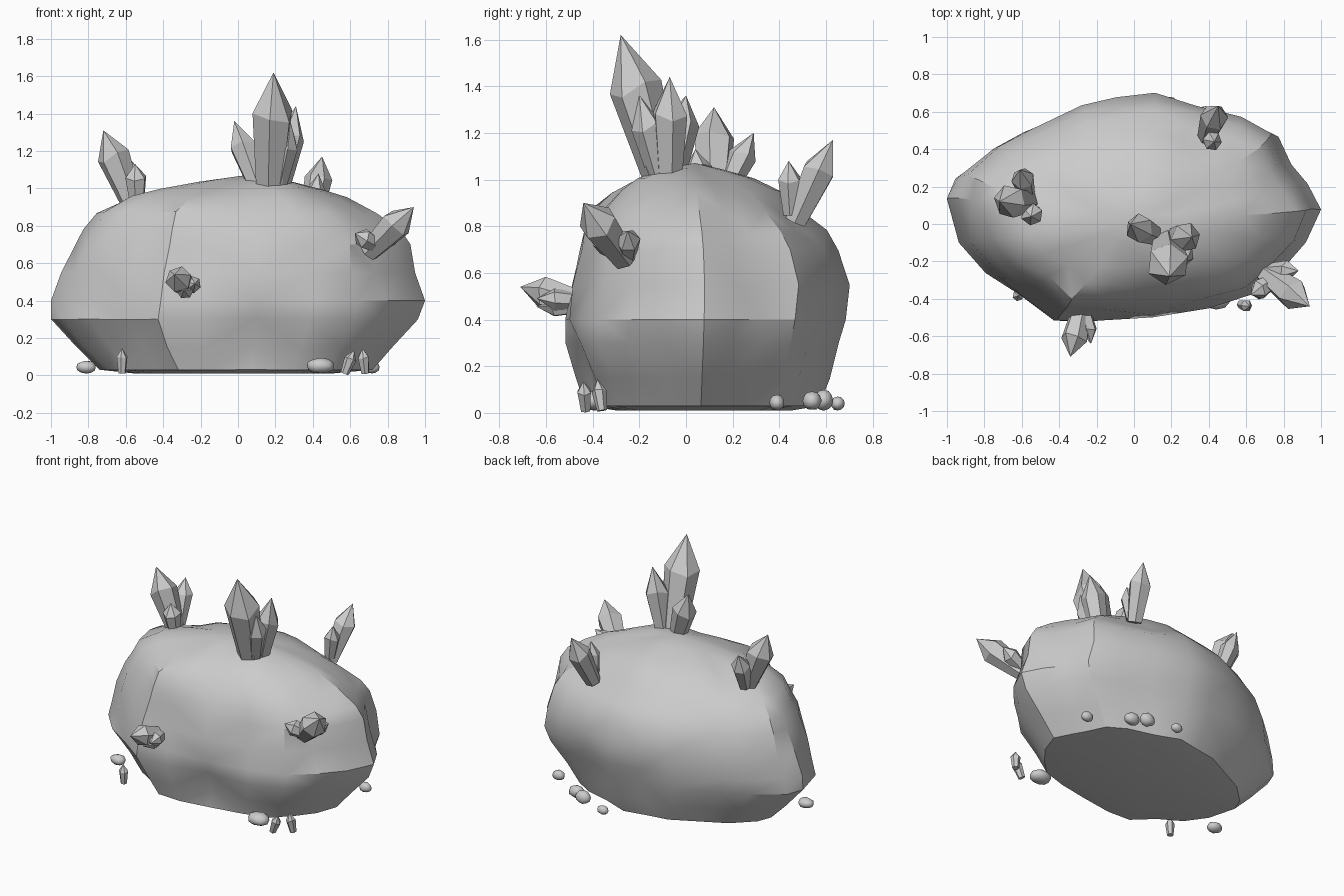
import bpy, bmesh, math
from mathutils import Vector, noise

if "Cube" in bpy.data.objects:
    bpy.data.objects.remove(bpy.data.objects["Cube"])


def finish(bm, name, smooth_angle=None):
    bmesh.ops.recalc_face_normals(bm, faces=bm.faces)
    me = bpy.data.meshes.new(name)
    bm.to_mesh(me)
    bm.free()
    ob = bpy.data.objects.new(name, me)
    bpy.context.collection.objects.link(ob)
    if smooth_angle:
        bpy.ops.object.select_all(action='DESELECT')
        ob.select_set(True)
        bpy.context.view_layer.objects.active = ob
        bpy.ops.object.shade_smooth_by_angle(angle=math.radians(smooth_angle))
    return ob


# Boulder: plan outline lofted through levels (z, left, right, front, back)
OUTLINE = [(-1, .14), (-.95, .26), (-.77, .42), (-.6, .5), (-.3, .64), (-.1, .67), (.12, .71),
           (.35, .63), (.6, .57), (.77, .48), (.85, .33), (.92, .22), (1, .08), (.93, -.1),
           (.8, -.25), (.65, -.38), (.4, -.45), (.1, -.5), (-.2, -.54), (-.43, -.53),
           (-.6, -.38), (-.8, -.27), (-.93, -.1)]
LEVELS = [(.01, .55, .5, .3, .45), (.03, .74, .72, .44, .57), (.15, .87, .83, .47, .61),
          (.3, 1, .95, .54, .66), (.4, .98, 1, .55, .69), (.55, .94, .95, .52, .71),
          (.7, .88, .92, .49, .66), (.78, .83, .87, .46, .6), (.87, .76, .74, .41, .5),
          (.95, .6, .58, .33, .41), (1.0, .45, .45, .25, .29), (1.04, .2, .25, .1, .18)]
# Dents around the crystals: centre, radius, depth
DENTS = [((-.28, -.52, .58), .2, .06), ((.75, -.32, .52), .15, .07), ((-.48, .17, .97), .15, .05),
         ((.42, .52, .84), .16, .05), ((.1, -.52, .25), .15, .04), ((-.8, -.28, .45), .14, .03)]

bm = bmesh.new()
rings = []
for z, l, r, f, b in LEVELS:
    rings.append([bm.verts.new((x * (r if x > 0 else l),
                                y * (b / .71 if y > 0 else f / .55), z)) for x, y in OUTLINE])
n = len(OUTLINE)
for lo, hi in zip(rings, rings[1:]):
    for i in range(n):
        j = (i + 1) % n
        bm.faces.new((lo[i], lo[j], hi[j], hi[i]))
for ring, tip in ((rings[0], (0, .05, .01)), (rings[-1], (.04, .04, 1.06))):
    c = bm.verts.new(tip)
    for i in range(n):
        bm.faces.new((ring[i], ring[(i + 1) % n], c))
core = Vector((0, .07, .45))
for v in bm.verts:
    p = v.co.copy()
    out = (p - core).normalized()
    push = .028 * noise.noise(p * 4.5) if p.z > .05 else 0
    for c, rad, depth in DENTS:
        push -= depth * math.exp(-((p - Vector(c)).length / rad) ** 2 * 1.5)
    v.co = p + out * push
    v.co.z = max(v.co.z, .01)
    v.co.x = max(-1, min(1, v.co.x))
bmesh.ops.triangulate(bm, faces=bm.faces)
finish(bm, "boulder", 30)


# Crystals: six-sided, flaring to a shoulder, then pointed
def crystal(name, base, tip, r, spin=0.0):
    base, tip = Vector(base), Vector(tip)
    axis = tip - base
    q = axis.to_track_quat('Z', 'Y')
    bm = bmesh.new()
    rows = []
    for t, s in ((0, .68), (.64, 1)):
        row = []
        for i in range(6):
            a = i * math.pi / 3 + spin
            tt = t + (.035 * math.sin(2 * a + spin) if t else 0)
            row.append(bm.verts.new(base + axis * tt + q @ Vector((math.cos(a) * r * s, math.sin(a) * r * s, 0))))
        rows.append(row)
    top = bm.verts.new(tip)
    bm.faces.new(rows[0])
    for i in range(6):
        j = (i + 1) % 6
        bm.faces.new((rows[0][i], rows[0][j], rows[1][j], rows[1][i]))
        bm.faces.new((rows[1][i], rows[1][j], top))
    finish(bm, name)


CLUSTERS = {
    "top_crystal": [((.17, -.1, .99), (.19, -.28, 1.62), .115),
                    ((.22, -.07, .99), (.31, -.07, 1.44), .08),
                    ((.21, -.11, 1.0), (.28, -.2, 1.36), .07),
                    ((.11, -.06, 1.0), (-.02, 0, 1.36), .078)],
    "left_crystal": [((-.57, .12, .93), (-.72, .12, 1.31), .09),
                     ((-.54, .07, .92), (-.55, .04, 1.13), .06),
                     ((-.57, .16, .93), (-.61, .29, 1.2), .062)],
    "back_crystal": [((.39, .47, .82), (.45, .63, 1.17), .075),
                     ((.4, .45, .85), (.43, .44, 1.08), .052)],
    "right_crystal": [((.7, -.26, .66), (.94, -.44, .9), .085),
                      ((.75, -.3, .69), (.625, -.38, .76), .055),
                      ((.7, -.25, .67), (.88, -.25, .78), .055)],
    "front_crystal": [((-.28, -.44, .47), (-.34, -.71, .54), .072),
                      ((-.27, -.44, .48), (-.23, -.64, .49), .048),
                      ((-.27, -.44, .46), (-.29, -.64, .455), .048)],
    "ground_crystal": [((-.62, -.38, .01), (-.62, -.385, .145), .03),
                       ((.57, -.43, .01), (.62, -.44, .135), .033),
                       ((.68, -.36, .01), (.665, -.38, .145), .032)],
}
for name, items in CLUSTERS.items():
    for k, (base, tip, r) in enumerate(items):
        crystal(f"{name}_{k + 1}", base, tip, r, .3 + k * .4)

# Pebbles: x, y, half width, half height
for k, (x, y, w, h) in enumerate([(-.81, -.17, .055, .034), (.44, -.4, .078, .042), (.715, .39, .043, .034),
                                  (.47, .54, .055, .042), (.385, .59, .055, .045), (.19, .65, .04, .03)]):
    bm = bmesh.new()
    bmesh.ops.create_icosphere(bm, subdivisions=2, radius=1)
    for v in bm.verts:
        s = 1 + .12 * noise.noise(v.co * 1.5 + Vector((k * 3, 0, 0)))
        v.co = Vector((x + v.co.x * w * s, y + v.co.y * w * .75 * s, h + .01 + v.co.z * h * s))
    finish(bm, f"pebble_{k + 1}", 40)
